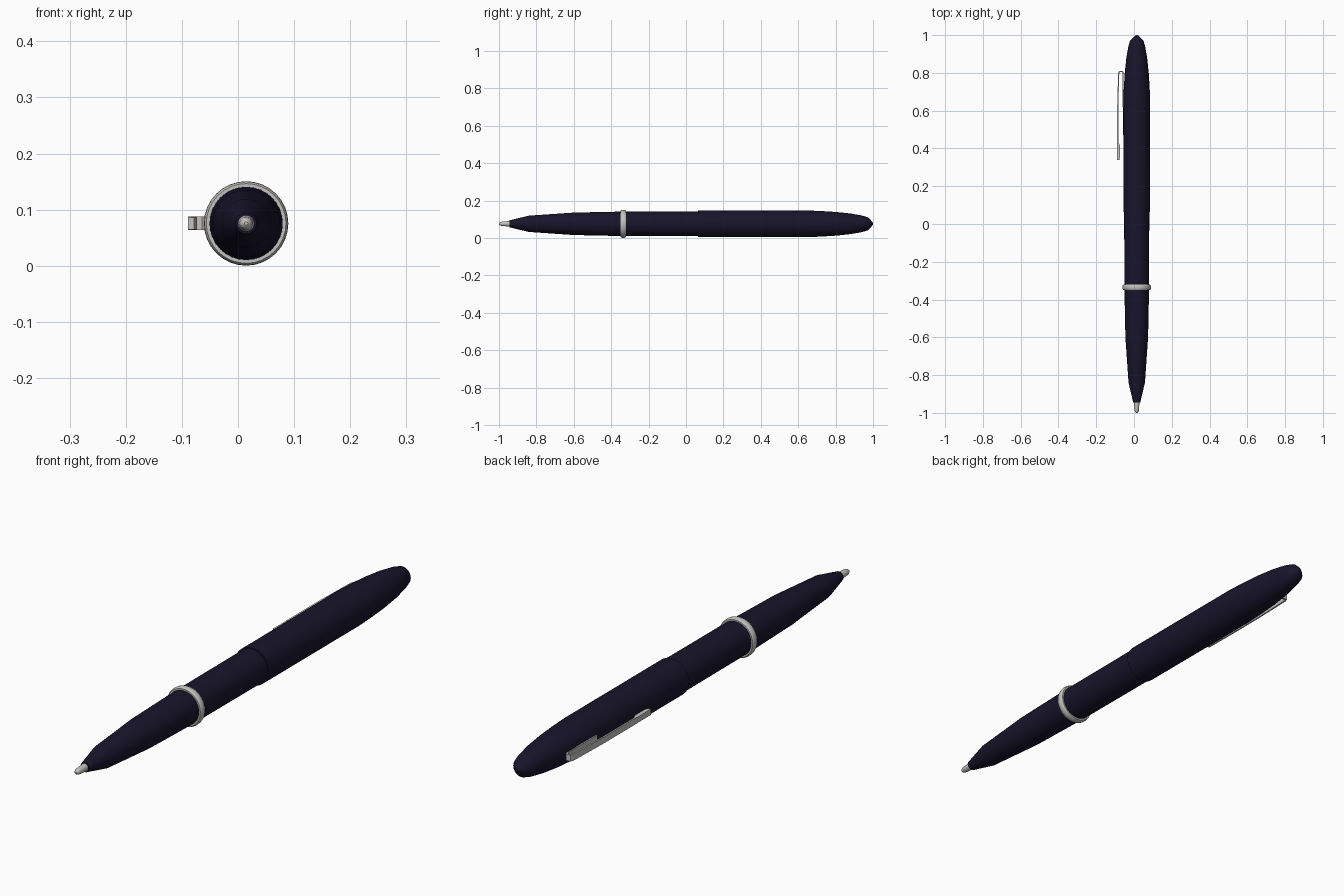
import bpy, bmesh, math

if "Cube" in bpy.data.objects:
    bpy.data.objects.remove(bpy.data.objects["Cube"])

CX, CZ = 0.0145, 0.0755   # pen axis, running along y
SEG = 32

def material(name, color):
    m = bpy.data.materials.new(name)
    m.diffuse_color = color
    m.use_nodes = True
    m.node_tree.nodes["Principled BSDF"].inputs["Base Color"].default_value = m.diffuse_color
    return m

navy = material("navy", (0.009, 0.007, 0.024, 1))
silver = material("silver", (0.55, 0.54, 0.52, 1))

def finish(name, bm, mat):
    bmesh.ops.recalc_face_normals(bm, faces=bm.faces)
    me = bpy.data.meshes.new(name)
    bm.to_mesh(me)
    bm.free()
    me.materials.append(mat)
    ob = bpy.data.objects.new(name, me)
    bpy.context.collection.objects.link(ob)
    bpy.ops.object.select_all(action='DESELECT')
    ob.select_set(True)
    bpy.context.view_layer.objects.active = ob
    bpy.ops.object.shade_smooth_by_angle(angle=math.radians(30))
    return ob

def lathe(name, profile, mat, closed=False):
    """Revolve (y, radius) points around the pen axis."""
    bm = bmesh.new()
    rings = []
    for y, r in profile:
        rings.append([bm.verts.new((CX + r * math.cos(2 * math.pi * i / SEG), y,
                                    CZ + r * math.sin(2 * math.pi * i / SEG)))
                      for i in range(SEG)])
    pairs = list(zip(rings, rings[1:]))
    if closed:
        pairs.append((rings[-1], rings[0]))
    else:
        bm.faces.new(rings[0])
        bm.faces.new(rings[-1])
    for a, b in pairs:
        for i in range(SEG):
            j = (i + 1) % SEG
            bm.faces.new((a[i], a[j], b[j], b[i]))
    return finish(name, bm, mat)

def slab(name, outline, width, mat):
    """Extrude an (x, y) outline across z, centred on the axis."""
    bm = bmesh.new()
    f = bm.faces.new([bm.verts.new((x, y, CZ - width / 2)) for x, y in outline])
    ext = bmesh.ops.extrude_face_region(bm, geom=[f])
    for v in ext["geom"]:
        if isinstance(v, bmesh.types.BMVert):
            v.co.z += width
    return finish(name, bm, mat)

# Writing tip
lathe("writing_tip", [(-1.0, 0.003), (-0.997, 0.007), (-0.99, 0.0105),
                      (-0.98, 0.012), (-0.945, 0.0145), (-0.93, 0.0145)], silver)

# Grip and front barrel
lathe("grip", [(-0.945, 0.0185), (-0.84, 0.0435), (-0.6, 0.060),
               (-0.335, 0.0655)], navy)
lathe("front_barrel", [(-0.335, 0.0655), (0.075, 0.0665)], navy)

# Metal ring between grip and barrel
lathe("barrel_ring", [(-0.349, 0.064), (-0.349, 0.071), (-0.344, 0.0742),
                      (-0.335, 0.0752), (-0.326, 0.0742), (-0.321, 0.071),
                      (-0.321, 0.064)], silver, closed=True)

# Rear barrel with tapered end
lathe("rear_barrel", [(0.063, 0.066), (0.063, 0.0712), (0.64, 0.0715), (0.72, 0.0685),
                      (0.80, 0.0635), (0.88, 0.055), (0.94, 0.0445), (0.972, 0.035),
                      (0.987, 0.020), (1.0, 0.004)], navy)

# Pocket clip: folded strip with a thick end pad
slab("clip_strip", [(-0.060, 0.62), (-0.060, 0.797), (-0.064, 0.804), (-0.074, 0.804),
                    (-0.078, 0.795), (-0.083, 0.62), (-0.083, 0.42), (-0.089, 0.42),
                    (-0.089, 0.62), (-0.084, 0.80), (-0.079, 0.811), (-0.060, 0.811),
                    (-0.055, 0.803), (-0.055, 0.62)], 0.024, silver)
slab("clip_pad", [(-0.0895, 0.34), (-0.0895, 0.43), (-0.080, 0.43), (-0.073, 0.41),
                  (-0.073, 0.355), (-0.078, 0.34)], 0.022, silver)
